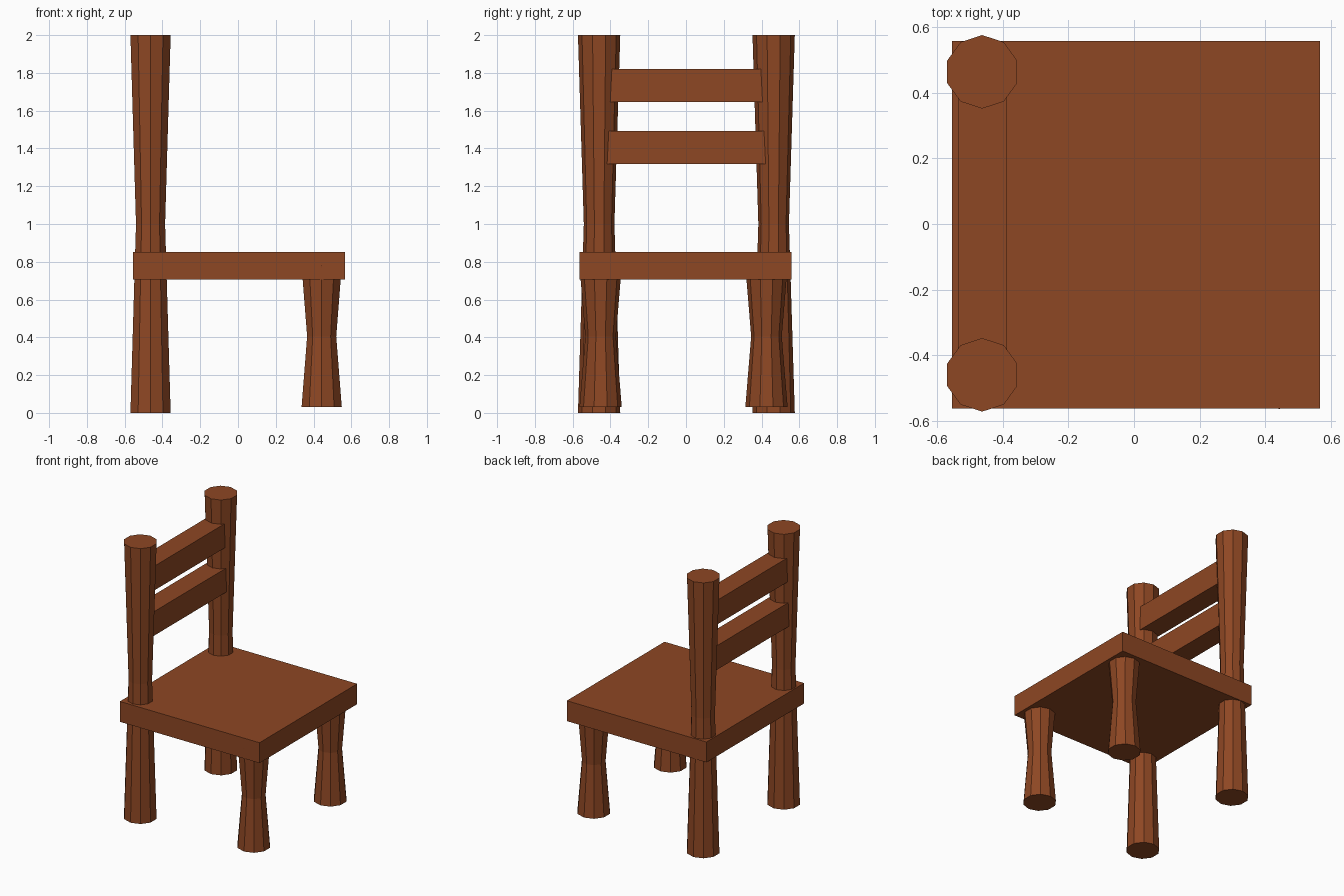
import bpy, bmesh, math
from mathutils import Vector

if "Cube" in bpy.data.objects:
    bpy.data.objects.remove(bpy.data.objects["Cube"])

wood = bpy.data.materials.new("brown wood")
wood.diffuse_color = (0.27, 0.063, 0.017, 1)
wood.use_nodes = True
wood.node_tree.nodes["Principled BSDF"].inputs["Base Color"].default_value = wood.diffuse_color


def add_object(name, bm):
    bmesh.ops.recalc_face_normals(bm, faces=bm.faces[:])
    mesh = bpy.data.meshes.new(name)
    bm.to_mesh(mesh)
    bm.free()
    mesh.materials.append(wood)
    obj = bpy.data.objects.new(name, mesh)
    bpy.context.collection.objects.link(obj)


def box(name, lo, hi):
    lo, hi = Vector(lo), Vector(hi)
    bm = bmesh.new()
    bmesh.ops.create_cube(bm, size=1)
    for v in bm.verts:
        v.co = (lo + hi) / 2 + v.co * (hi - lo)
    add_object(name, bm)


def waisted_post(name, x, y, z0, z1, sides=10, wide=0.112, waist=0.081):
    """Ten-sided post, narrowed halfway up."""
    bm = bmesh.new()
    rings = []
    for z, r in ((z0, wide), ((z0 + z1) / 2, waist), (z1, wide)):
        rings.append([bm.verts.new((x + r * math.sin(math.tau * i / sides),
                                    y + r * math.cos(math.tau * i / sides), z))
                      for i in range(sides)])
    for a, b in zip(rings, rings[1:]):
        for i in range(sides):
            j = (i + 1) % sides
            bm.faces.new((a[i], a[j], b[j], b[i]))
    bm.faces.new(rings[0])
    bm.faces.new(rings[-1])
    add_object(name, bm)


# Seat slab
box("seat", (-0.555, -0.563, 0.705), (0.567, 0.558, 0.853))

# Tall back posts and short front legs
for side, post_y, leg_y in (("right", -0.46, -0.452), ("left", 0.464, 0.426)):
    waisted_post("back_post_" + side, -0.463, post_y, 0, 2)
    waisted_post("front_leg_" + side, 0.443, leg_y, 0.03, 0.78)

# Backrest slats, ends buried in the posts
for name, z0, z1 in (("lower_slat", 1.317, 1.492), ("upper_slat", 1.645, 1.821)):
    box(name, (-0.537, -0.45, z0), (-0.387, 0.45, z1))
